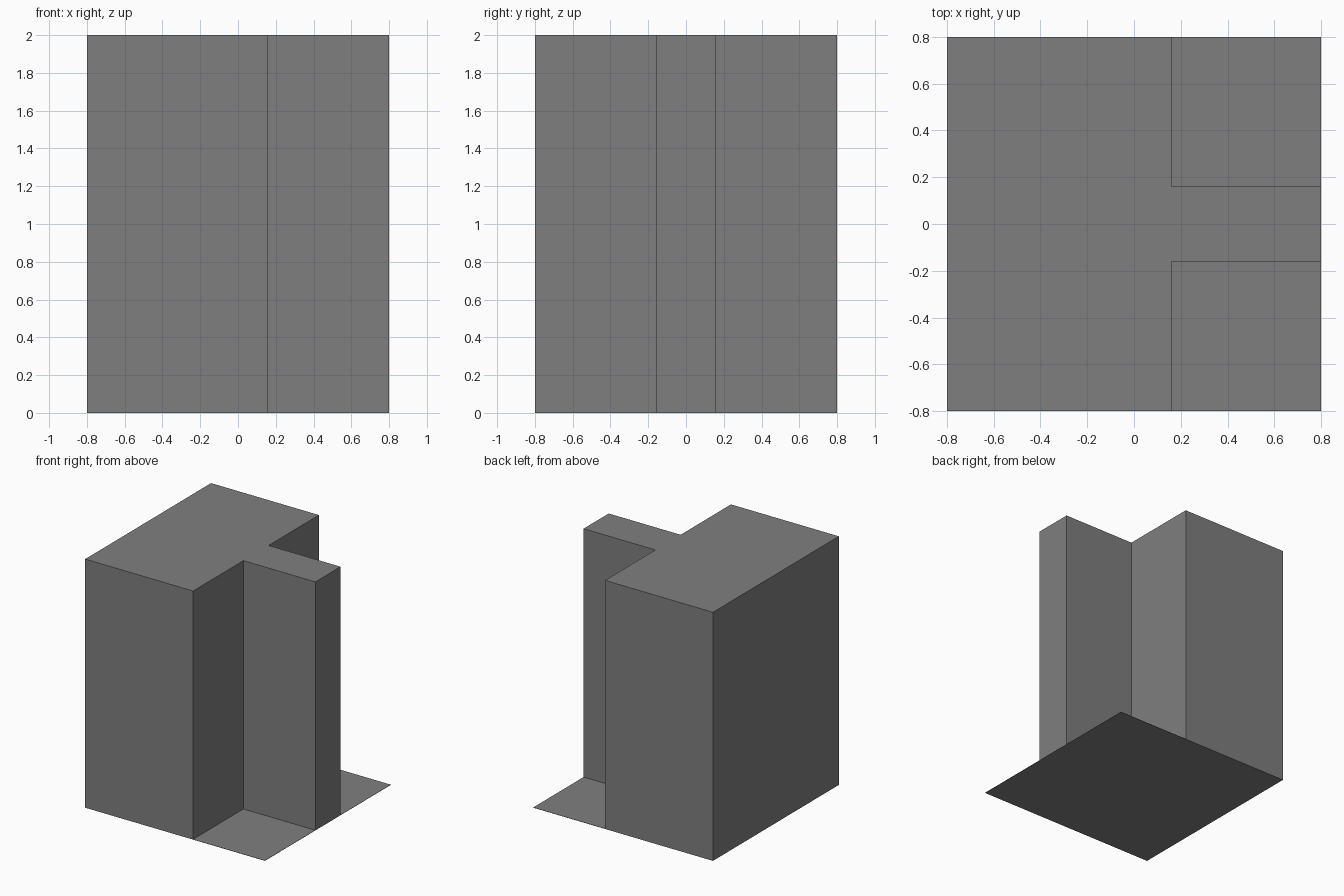
import bpy, bmesh

if "Cube" in bpy.data.objects:
    bpy.data.objects.remove(bpy.data.objects["Cube"])

H = 0.8      # half width of the square footprint
S = 0.16     # step position / half width of the narrow fin
PLATE = 0.002

grey = bpy.data.materials.new("plain grey")
grey.diffuse_color = (0.212, 0.212, 0.212, 1)
grey.use_nodes = True
grey.node_tree.nodes["Principled BSDF"].inputs["Base Color"].default_value = grey.diffuse_color


def prism(name, outline, z0, z1, keep_bottom=True):
    """Extrude an XY outline from z0 to z1."""
    bm = bmesh.new()
    face = bm.faces.new([bm.verts.new((x, y, z0)) for x, y in outline])
    ext = bmesh.ops.extrude_face_region(bm, geom=[face], use_keep_orig=True)
    for v in ext["geom"]:
        if isinstance(v, bmesh.types.BMVert):
            v.co.z = z1
    bmesh.ops.recalc_face_normals(bm, faces=bm.faces[:])
    if not keep_bottom:
        low = [f for f in bm.faces if f.normal.z < -0.5]
        bmesh.ops.delete(bm, geom=low, context='FACES_ONLY')
    me = bpy.data.meshes.new(name)
    bm.to_mesh(me)
    bm.free()
    me.materials.append(grey)
    ob = bpy.data.objects.new(name, me)
    bpy.context.collection.objects.link(ob)
    return ob


# T-shaped column: wide block at the left, narrow fin to the right
half = [(-H, -H), (S, -H), (S, -S), (H, -S)]
tee = half + [(x, -y) for x, y in reversed(half)]
prism("column", tee, PLATE, 2.0, keep_bottom=False)

# Paper-thin square base sheet
prism("base_sheet", [(-H, -H), (H, -H), (H, H), (-H, H)], 0.0, PLATE)
